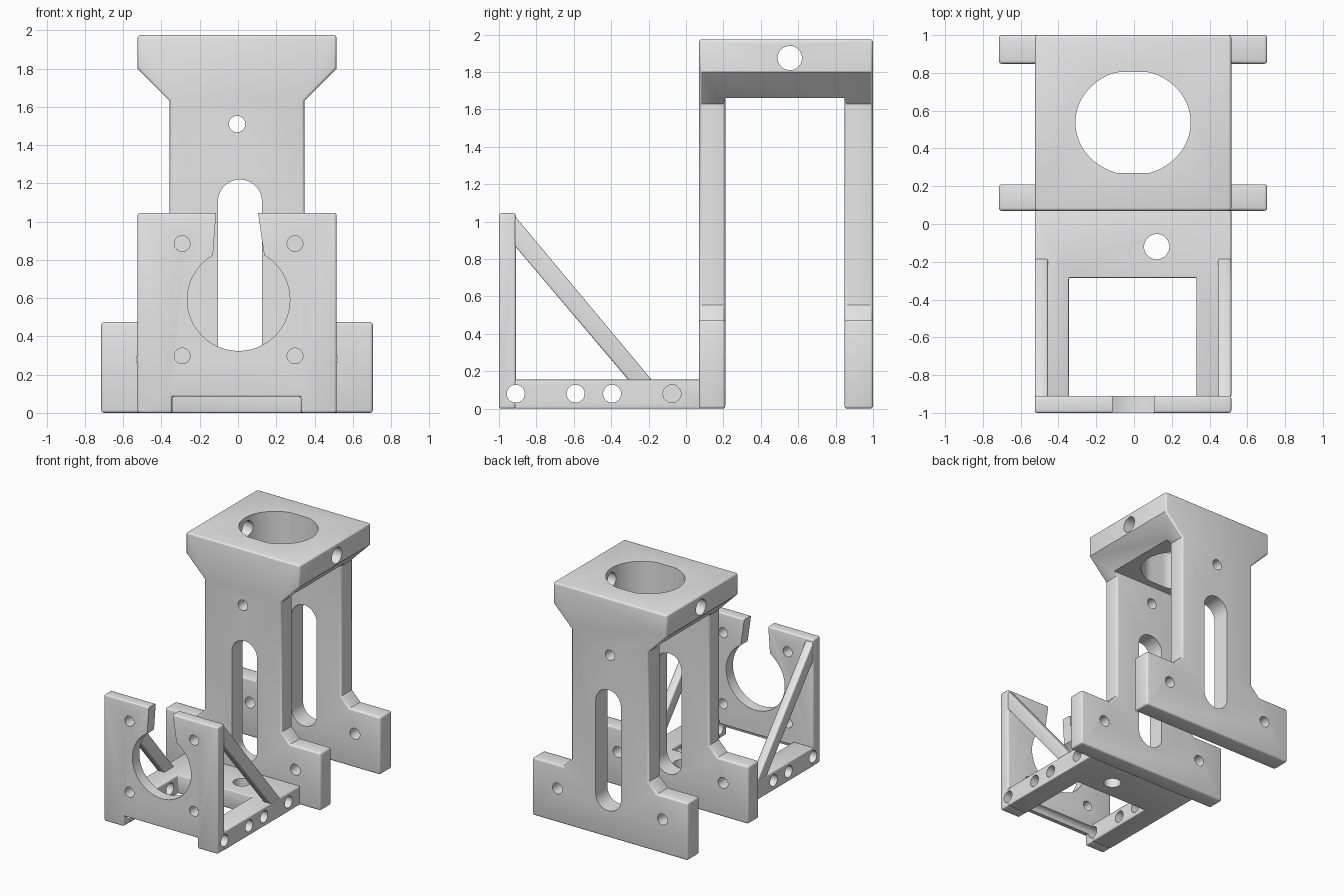
import bpy
import bmesh
import math
from mathutils import Vector

cube = bpy.data.objects.get("Cube")
if cube:
    bpy.data.objects.remove(cube, do_unlink=True)

grey = bpy.data.materials.new("light_grey")
grey.use_nodes = True
grey.diffuse_color = (0.8, 0.8, 0.8, 1)
grey.node_tree.nodes["Principled BSDF"].inputs["Base Color"].default_value = (0.8, 0.8, 0.8, 1)


def prism(name, axis, points, low, high):
    """Extrude a 2D outline along an axis; points are the other two coordinates in order."""
    def place(p, d):
        return {"x": (d, *p), "y": (p[0], d, p[1]), "z": (*p, d)}[axis]
    bm = bmesh.new()
    face = bm.faces.new([bm.verts.new(place(p, low)) for p in points])
    ext = bmesh.ops.extrude_face_region(bm, geom=[face])
    moved = [g for g in ext["geom"] if isinstance(g, bmesh.types.BMVert)]
    bmesh.ops.translate(bm, verts=moved, vec=Vector(place((0, 0), high - low)))
    bmesh.ops.recalc_face_normals(bm, faces=bm.faces)
    mesh = bpy.data.meshes.new(name)
    bm.to_mesh(mesh)
    bm.free()
    mesh.materials.append(grey)
    obj = bpy.data.objects.new(name, mesh)
    bpy.context.scene.collection.objects.link(obj)
    return obj


def rect(a0, a1, b0, b1):
    return [(a0, b0), (a1, b0), (a1, b1), (a0, b1)]


def disc(a, b, r, n=40):
    return [(a + r * math.cos(math.tau * i / n), b + r * math.sin(math.tau * i / n)) for i in range(n)]


def apply(obj, mod):
    bpy.ops.object.select_all(action="DESELECT")
    bpy.context.view_layer.objects.active = obj
    obj.select_set(True)
    bpy.ops.object.modifier_apply(modifier=mod.name)


def cut(obj, axis, points, low, high):
    tool = prism("cutter", axis, points, low, high)
    tool.hide_render = True
    mod = obj.modifiers.new("cut", "BOOLEAN")
    mod.operation = "DIFFERENCE"
    mod.solver = "EXACT"
    mod.object = tool
    apply(obj, mod)
    bpy.data.objects.remove(tool, do_unlink=True)


def soften(obj, width):
    mod = obj.modifiers.new("soften", "BEVEL")
    mod.width = width
    mod.segments = 3
    mod.limit_method = "ANGLE"
    mod.angle_limit = math.radians(50)
    apply(obj, mod)


def smooth(obj):
    bpy.ops.object.select_all(action="DESELECT")
    bpy.context.view_layer.objects.active = obj
    obj.select_set(True)
    bpy.ops.object.shade_smooth_by_angle(angle=math.radians(35))


# Tall stand: one T-shaped profile hollowed into two legs and a head
MID = -0.005
half = [(0.71, 0), (0.71, 0.475), (0.43, 0.475), (0.352, 0.555),
        (0.352, 1.63), (0.52, 1.8), (0.52, 1.975)]
outline = [(x + MID, z) for x, z in half]
outline += [(MID - x, z) for x, z in reversed(half)]
stand = prism("stand", "y", outline, 0.07, 1.0)
cut(stand, "y", [(-1, -0.2), (1, -0.2), (1, 1.66), (-1, 1.66)], 0.21, 0.848)
soften(stand, 0.016)

# Leg slots and screw holes
slot = []
for i in range(25):
    a = math.pi * i / 24
    slot.append((0.01 + 0.115 * math.cos(a), 1.105 + 0.115 * math.sin(a)))
for i in range(25):
    a = math.pi + math.pi * i / 24
    slot.append((0.01 + 0.115 * math.cos(a), 0.335 + 0.115 * math.sin(a)))
for low, high in ((0, 0.4), (0.7, 1.1)):
    cut(stand, "y", slot, low, high)
    cut(stand, "y", disc(MID, 1.51, 0.043), low, high)
    for x in (-0.485, 0.475):
        cut(stand, "y", disc(x, 0.28, 0.045), low, high)

# Head opening with flattened front and back, and the cross bore
opening = []
for i in range(64):
    a = math.tau * i / 64
    y = max(-0.267, min(0.267, 0.278 * math.sin(a)))
    opening.append((MID + 0.305 * math.cos(a), 0.537 + y))
cut(stand, "z", opening, 1.5, 2.2)
cut(stand, "x", disc(0.555, 1.875, 0.065), -0.8, 0.8)
smooth(stand)

# Base frame between the stand and the front panel
LEFT, RIGHT = 0.515, -0.525
base = prism("base_frame", "z", [
    (RIGHT, -0.915), (-0.345, -0.915), (-0.345, -0.285), (0.33, -0.285),
    (0.33, -0.915), (LEFT, -0.915), (LEFT, 0.08), (RIGHT, 0.08)], 0, 0.155)
soften(base, 0.008)
cut(base, "z", disc(0.12, -0.12, 0.067), -0.2, 0.4)
for y in (-0.91, -0.59, -0.395):
    cut(base, "x", disc(y, 0.08, 0.048), -0.8, 0.8)
for low, high in ((-0.8, -0.34), (0.33, 0.8)):
    cut(base, "x", disc(-0.075, 0.08, 0.048), low, high)
smooth(base)

# Front panel with the open ring seat
panel = prism("front_panel", "y", [
    (RIGHT, 0), (-0.345, 0), (-0.345, 0.085), (0.33, 0.085), (0.33, 0),
    (LEFT, 0), (LEFT, 1.045), (RIGHT, 1.045)], -1.0, -0.91)
soften(panel, 0.012)

# Ring outline opening into a mouth that narrows towards the top
start, end = math.radians(60), math.radians(-240)
ring = [(0.11, 1.2), (0.105, 1.045)]
for i in range(61):
    a = start + (end - start) * i / 60
    ring.append((0.003 + 0.268 * math.cos(a), 0.592 + 0.268 * math.sin(a)))
ring += [(-0.115, 1.045), (-0.12, 1.2)]
cut(panel, "y", ring, -1.2, -0.7)
for x in (-0.292, 0.298):
    for z in (0.298, 0.885):
        cut(panel, "y", disc(x, z, 0.041), -1.2, -0.7)
cut(panel, "x", disc(-0.91, 0.08, 0.048), -0.8, 0.8)
smooth(panel)

# Diagonal braces
strut = [(-0.915, 1.03), (-0.915, 0.87), (-0.305, 0.15), (-0.18, 0.15)]
for name, low, high in (("left_brace", 0.445, LEFT), ("right_brace", RIGHT, -0.455)):
    brace = prism(name, "x", strut, low, high)
    soften(brace, 0.01)
    smooth(brace)
